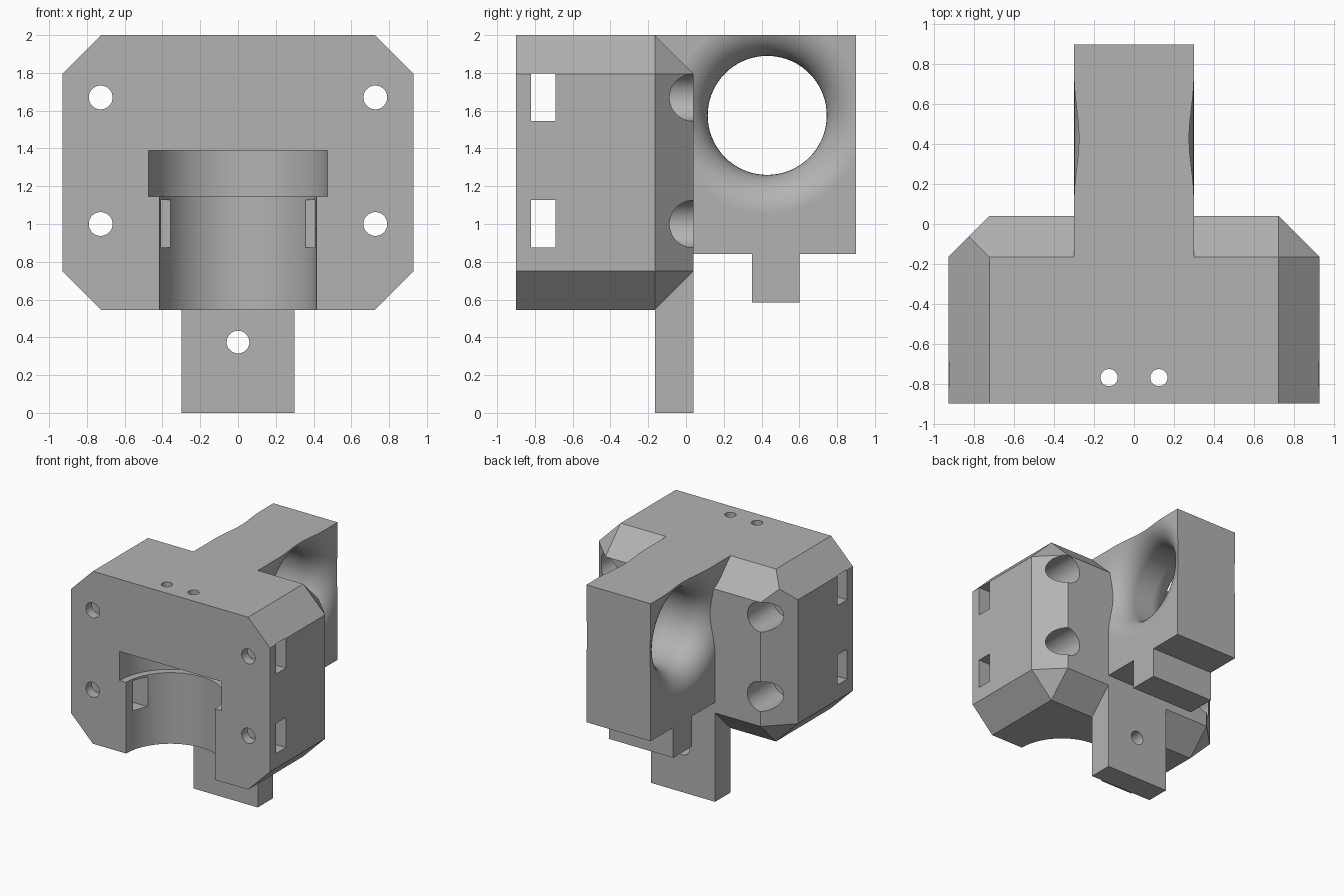
import bpy, bmesh, math
from mathutils import Vector, Matrix

if "Cube" in bpy.data.objects:
    bpy.data.objects.remove(bpy.data.objects["Cube"], do_unlink=True)

grey = bpy.data.materials.new("matte grey")
grey.use_nodes = True
COLOUR = (0.45, 0.45, 0.45, 1)
grey.diffuse_color = COLOUR
grey.node_tree.nodes["Principled BSDF"].inputs["Base Color"].default_value = COLOUR


def finish(bm, name):
    bmesh.ops.recalc_face_normals(bm, faces=bm.faces)
    mesh = bpy.data.meshes.new(name)
    bm.to_mesh(mesh)
    bm.free()
    mesh.materials.append(grey)
    obj = bpy.data.objects.new(name, mesh)
    bpy.context.collection.objects.link(obj)
    return obj


def box(name, low, high):
    low, high = Vector(low), Vector(high)
    bm = bmesh.new()
    bmesh.ops.create_cube(bm, size=1)
    bmesh.ops.scale(bm, vec=high - low, verts=bm.verts)
    bmesh.ops.translate(bm, vec=(low + high) / 2, verts=bm.verts)
    return finish(bm, name)


def rod(name, start, end, radius, sides=48):
    start, end = Vector(start), Vector(end)
    axis = end - start
    turn = axis.to_track_quat("Z", "Y").to_matrix().to_4x4()
    bm = bmesh.new()
    bmesh.ops.create_cone(bm, cap_ends=True, segments=sides, radius1=radius,
                          radius2=radius, depth=axis.length,
                          matrix=Matrix.Translation((start + end) / 2) @ turn)
    return finish(bm, name)


def combine(target, other, operation):
    bpy.context.view_layer.objects.active = target
    mod = target.modifiers.new(operation, "BOOLEAN")
    mod.operation, mod.solver, mod.object = operation, "EXACT", other
    bpy.ops.object.modifier_apply(modifier=mod.name)
    bpy.data.objects.remove(other, do_unlink=True)


# Chamfered main block, as the hull of its corners
W, C = 0.93, 0.205
FRONT, BACK, LOW, TOP = -0.9, 0.04, 0.545, 2.0
bm = bmesh.new()
for s in (-1, 1):
    for z, inward in ((LOW, C), (TOP, -C)):
        for y in (FRONT, BACK - C):
            bm.verts.new((s * (W - C), y, z))
            bm.verts.new((s * W, y, z + inward))
        bm.verts.new((s * (W - C), BACK, z + inward))
bm.verts.new((C / 2 - W, BACK - C / 2, TOP - C / 2))
bmesh.ops.convex_hull(bm, input=bm.verts)
bmesh.ops.dissolve_limit(bm, angle_limit=0.01, verts=bm.verts, edges=bm.edges)
body = finish(bm, "mount_body")

# Rear arm with a filleted cross bore
arm = box("rear_arm", (-0.3, -0.25, 0.84), (0.3, 0.9, TOP))
R, F, H = 0.315, 0.205, 0.3
half = [(H - F + F * math.sin(a), R + F - F * math.cos(a))
        for a in (math.pi / 2 * i / 12 for i in range(13))]
half += [(H + 0.05, R + F), (H + 0.05, 0)]
profile = [(-x, r) for x, r in reversed(half)] + half
bm = bmesh.new()
pts = [bm.verts.new((x, 0, r)) for x, r in profile]
edges = [bm.edges.new(pair) for pair in zip(pts, pts[1:])]
bmesh.ops.spin(bm, geom=pts + edges, cent=(0, 0, 0), axis=(1, 0, 0),
               angle=2 * math.pi, steps=72)
bmesh.ops.remove_doubles(bm, verts=bm.verts, dist=0.0001)
bmesh.ops.translate(bm, vec=(0, 0.43, 1.575), verts=bm.verts)
combine(arm, finish(bm, "bore_cutter"), "DIFFERENCE")
combine(body, arm, "UNION")

# Tab under the arm and long tab under the block
combine(body, box("arm_tab", (-0.3, 0.35, 0.585), (0.3, 0.6, 0.9)), "UNION")
combine(body, box("lower_tab", (-0.3, BACK - C, 0), (0.3, BACK, 1.0)), "UNION")

# Stepped half-round socket in the front
combine(body, rod("socket", (0, FRONT, 0.4), (0, FRONT, 1.3), 0.415, 96), "DIFFERENCE")
combine(body, rod("socket_rim", (0, FRONT, 1.145), (0, FRONT, 1.39), 0.475, 96), "DIFFERENCE")

# Bolt holes, rear counterbores and cross slots
for z in (1.0, 1.67):
    for x in (-0.727, 0.727):
        combine(body, rod("bolt_hole", (x, -1, z), (x, 0.2, z), 0.063), "DIFFERENCE")
        combine(body, rod("counterbore", (x, -0.3, z), (x, 0.2, z), 0.125), "DIFFERENCE")
    combine(body, box("slot", (-1, -0.82, z - 0.125), (1, -0.69, z + 0.128)), "DIFFERENCE")

# Top pin holes and lower tab hole
for x in (-0.125, 0.125):
    combine(body, rod("pin_hole", (x, -0.77, 1.3), (x, -0.77, 2.1), 0.043), "DIFFERENCE")
combine(body, rod("tab_hole", (0, -0.3, 0.375), (0, 0.2, 0.375), 0.06), "DIFFERENCE")

# Smooth the bores and keep the flats flat
bpy.ops.object.select_all(action="DESELECT")
body.select_set(True)
bpy.context.view_layer.objects.active = body
bpy.ops.object.shade_smooth_by_angle(angle=math.radians(30))
body.modifiers.new("flat_sides", "WEIGHTED_NORMAL").keep_sharp = True
